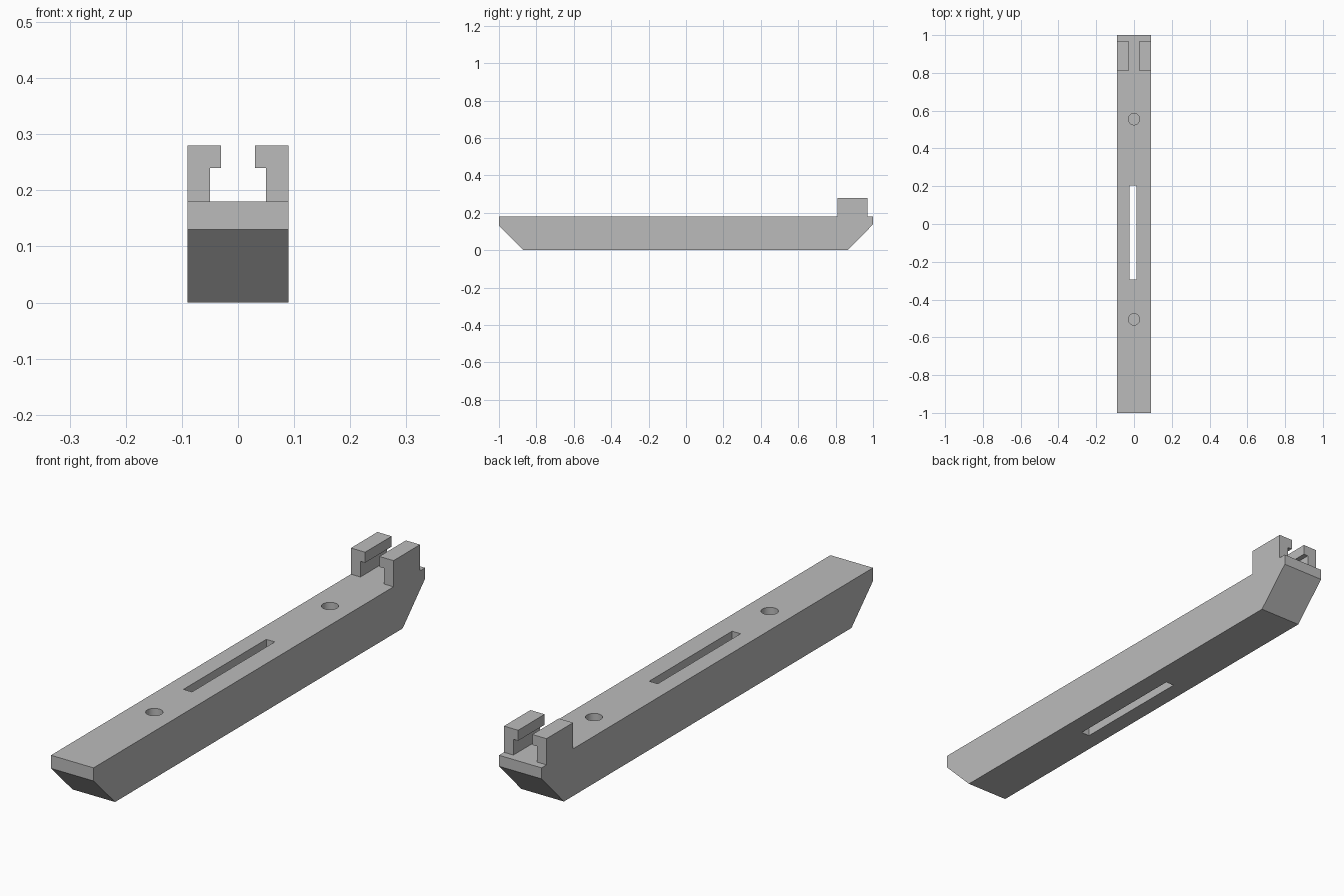
import bpy
import bmesh
from mathutils import Matrix

if "Cube" in bpy.data.objects:
    bpy.data.objects.remove(bpy.data.objects["Cube"])

grey = bpy.data.materials.new("plain grey")
grey.use_nodes = True
GREY = (0.5, 0.5, 0.5, 1)
grey.diffuse_color = GREY
grey.node_tree.nodes["Principled BSDF"].inputs["Base Color"].default_value = GREY


def add_object(name, bm):
    bmesh.ops.recalc_face_normals(bm, faces=bm.faces)
    mesh = bpy.data.meshes.new(name)
    bm.to_mesh(mesh)
    bm.free()
    mesh.materials.append(grey)
    obj = bpy.data.objects.new(name, mesh)
    bpy.context.collection.objects.link(obj)
    return obj


def extrude(name, points, direction):
    """Extrude a closed flat outline along a direction."""
    bm = bmesh.new()
    face = bm.faces.new([bm.verts.new(p) for p in points])
    moved = bmesh.ops.extrude_face_region(bm, geom=[face])["geom"]
    bmesh.ops.translate(bm, vec=direction,
                        verts=[v for v in moved if isinstance(v, bmesh.types.BMVert)])
    return add_object(name, bm)


def cut(target, cutter):
    """Subtract a cutter, then leave it out of sight."""
    mod = target.modifiers.new(cutter.name, "BOOLEAN")
    mod.operation = "DIFFERENCE"
    mod.solver = "EXACT"
    mod.object = cutter
    bpy.context.view_layer.objects.active = target
    bpy.ops.object.modifier_apply(modifier=mod.name)
    bpy.data.objects.remove(cutter)


HALF = 0.09   # half width of the bar
TOP = 0.18    # top of the bar

# Long bar with sloped undersides at both ends
side = [(-1, TOP), (-1, 0.13), (-0.87, 0), (0.865, 0), (1, 0.138), (1, TOP)]
bar = extrude("bar", [(-HALF, y, z) for y, z in side], (2 * HALF, 0, 0))

# Through slot
slot = [(-0.024, -0.295), (0.012, -0.295), (0.012, 0.205), (-0.024, 0.205)]
cut(bar, extrude("slot_cutter", [(x, y, -0.1) for x, y in slot], (0, 0, 0.4)))

# Blind round holes
DEPTH = 0.1
for y in (-0.505, 0.555):
    bm = bmesh.new()
    bmesh.ops.create_cone(bm, cap_ends=True, segments=32, radius1=0.03, radius2=0.03,
                          depth=2 * DEPTH, matrix=Matrix.Translation((0, y, TOP)))
    cut(bar, add_object("hole_cutter", bm))

# Pair of hooked rails facing each other
hook = [(HALF, TOP), (HALF, 0.28), (0.03, 0.28), (0.03, 0.24), (0.05, 0.24), (0.05, TOP)]
for name, sign in (("left_hook", 1), ("right_hook", -1)):
    extrude(name, [(sign * x, 0.81, z) for x, z in hook], (0, 0.16, 0))

# Smooth hole walls, crisp edges elsewhere
bpy.ops.object.select_all(action="DESELECT")
bar.select_set(True)
bpy.context.view_layer.objects.active = bar
bpy.ops.object.shade_smooth_by_angle()
